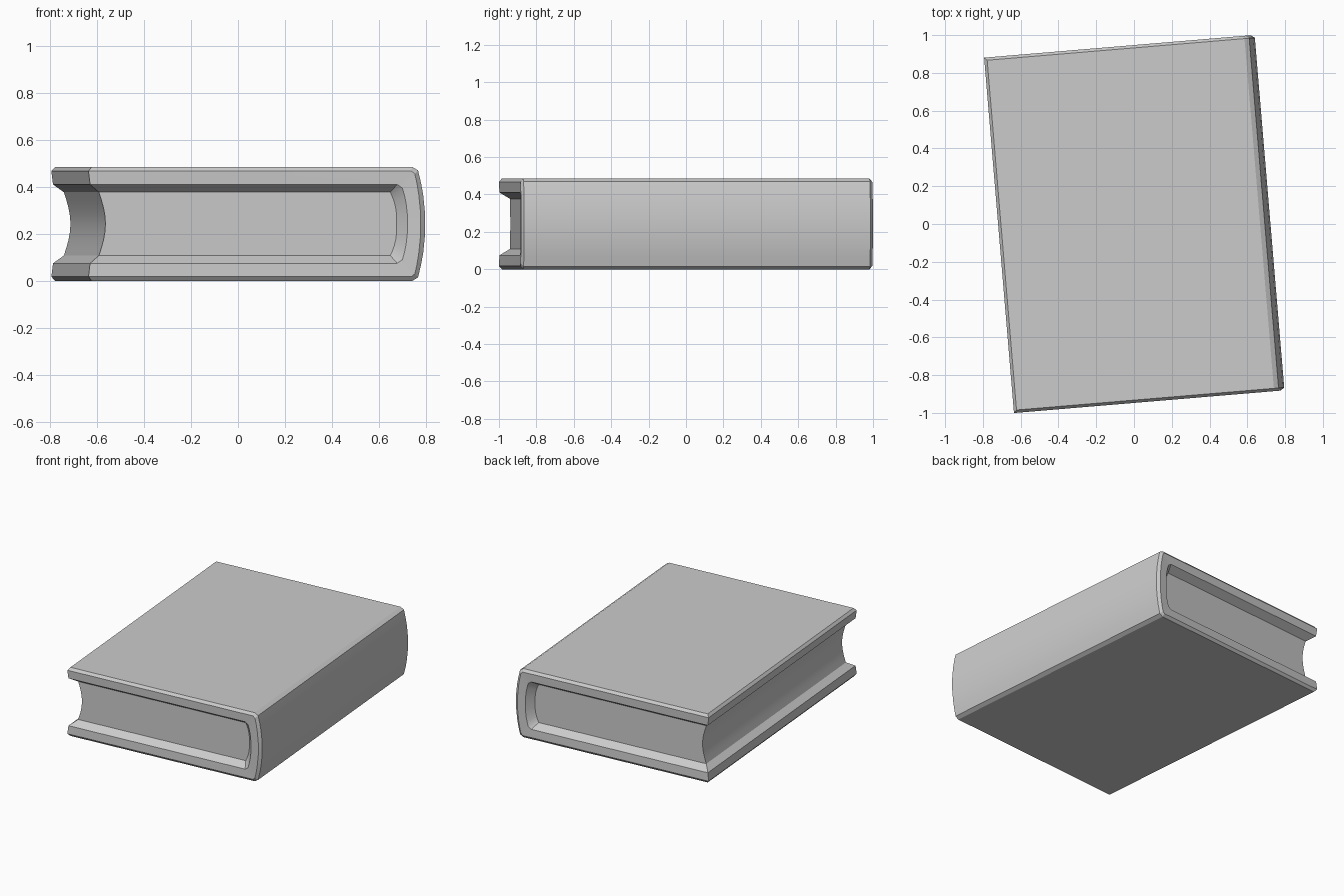
import bpy, bmesh, math

if "Cube" in bpy.data.objects:
    bpy.data.objects.remove(bpy.data.objects["Cube"])

HALF_LEN, HEIGHT, TURN = 0.944, 0.485, math.radians(4.8)


def mirrored(half):
    """Complete a C-shaped profile by mirroring its lower half in z."""
    return half + [(x, HEIGHT - z) for x, z in reversed(half)]


def make_object(name, bm):
    bmesh.ops.recalc_face_normals(bm, faces=bm.faces)
    mesh = bpy.data.meshes.new(name)
    bm.to_mesh(mesh)
    bm.free()
    obj = bpy.data.objects.new(name, mesh)
    bpy.context.collection.objects.link(obj)
    obj.rotation_euler.z = TURN
    bpy.ops.object.select_all(action='DESELECT')
    obj.select_set(True)
    bpy.context.view_layer.objects.active = obj
    bpy.ops.object.shade_smooth_by_angle(angle=math.radians(20))
    return obj


def end_rows(bm, profile, inset):
    """Place one profile at the front end and one at the back end."""
    y = HALF_LEN - inset
    return [[bm.verts.new((x, s * y, z)) for x, z in profile] for s in (-1, 1)]


def strip(bm, a, b, closed=False):
    n = len(a)
    for i in range(n if closed else n - 1):
        j = (i + 1) % n
        bm.faces.new((a[i], a[j], b[j], b[i]))


# Lower halves of the C profiles: outer skin, rim outside, rim inside, page line
skin = [(-.702, 0), (.665, 0), (.69, .015), (.703, .07), (.712, .12), (.72, .2)]
rim_out = [(-.717, .018), (.66, .018), (.675, .03), (.684, .07), (.692, .12), (.70, .2)]
rim_in = [(-.710, .075), (.60, .075), (.622, .09), (.632, .125), (.638, .155), (.643, .2)]
page_line = [(-.668, .108), (.575, .108), (.583, .125), (.592, .15), (.598, .175), (.602, .205)]

# Cover: boards and rounded spine, with bevelled rim and sloped inner edge
bm = bmesh.new()
layers = [(skin, .015), (rim_out, 0), (rim_in, .003), (page_line, .055)]
rows = [end_rows(bm, mirrored(p), inset) for p, inset in layers]
loops = [front + back[::-1] for front, back in rows]
for a, b in zip(loops, loops[1:]):
    strip(bm, a, b, closed=True)
strip(bm, *rows[0])
strip(bm, *rows[-1])
make_object("book_cover", bm)

# Page block: rounded at the spine, hollowed at the fore edge
bm = bmesh.new()
x0, z0 = page_line[0]
steps = 8
fore_edge = [(x0 + .028 * math.sin(math.pi * i / steps),
              HEIGHT - z0 - (HEIGHT - 2 * z0) * i / steps) for i in range(1, steps)]
front, back = end_rows(bm, mirrored(page_line) + fore_edge, .055)
strip(bm, front, back, closed=True)
bm.faces.new(front)
bm.faces.new(back)
make_object("page_block", bm)
